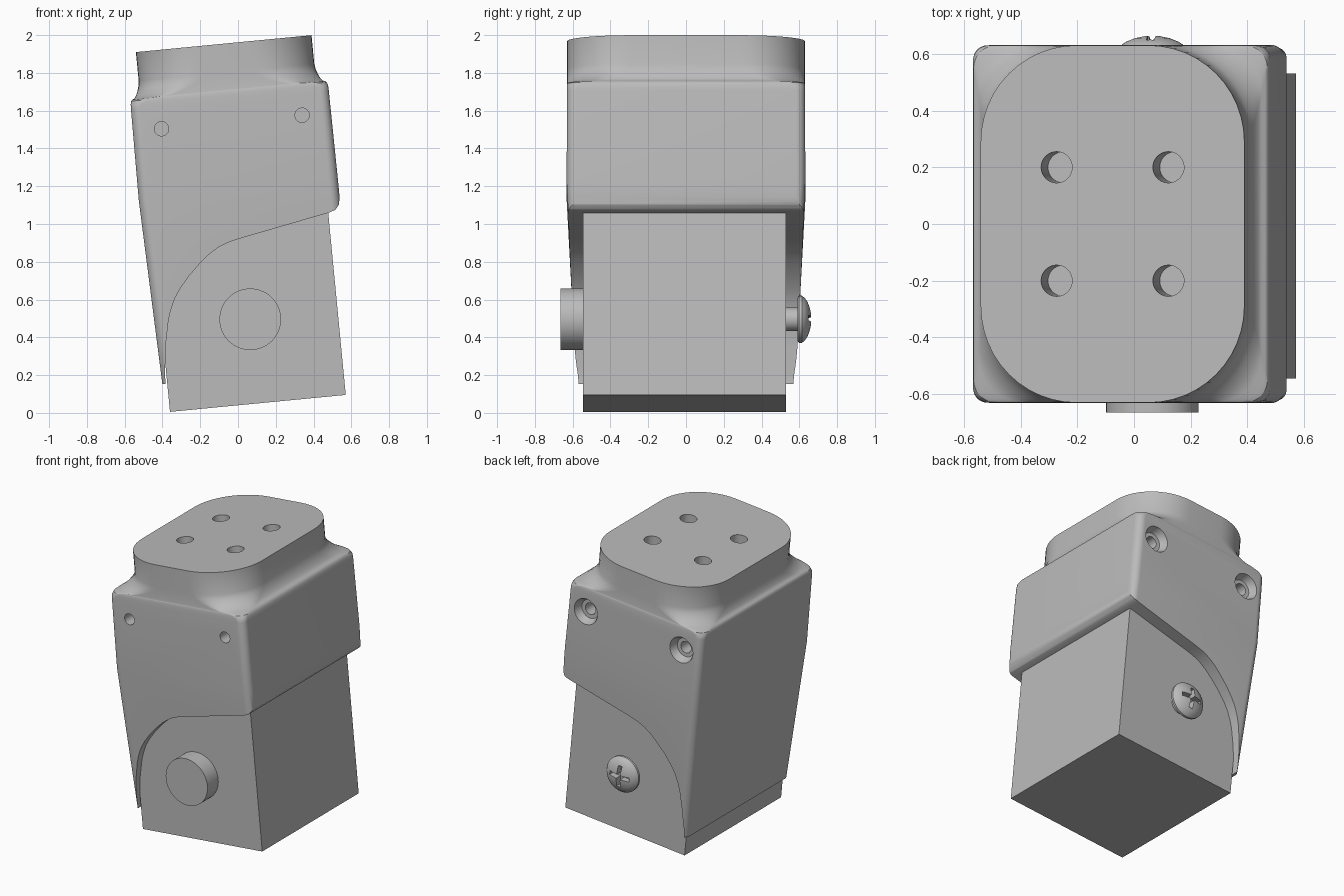
import bpy, bmesh, math
from mathutils import Matrix, Vector

cube = bpy.data.objects.get("Cube")
if cube:
    bpy.data.objects.remove(cube, do_unlink=True)

TILT = Matrix.Rotation(math.radians(-5.5), 4, 'Y')
MID = 0.112                      # centre line of the housing
grey = bpy.data.materials.new("plain_grey")
grey.use_nodes = True
grey.diffuse_color = (0.5, 0.5, 0.5, 1)
grey.node_tree.nodes["Principled BSDF"].inputs["Base Color"].default_value = (0.5, 0.5, 0.5, 1)


def finish(name, bm):
    bmesh.ops.recalc_face_normals(bm, faces=bm.faces)
    mesh = bpy.data.meshes.new(name)
    bm.to_mesh(mesh)
    bm.free()
    obj = bpy.data.objects.new(name, mesh)
    bpy.context.collection.objects.link(obj)
    mesh.materials.append(grey)
    return obj


def loft(name, rings):
    """Skin a stack of closed rings and cap both ends."""
    bm = bmesh.new()
    rows = [[bm.verts.new(p) for p in ring] for ring in rings]
    n = len(rows[0])
    for a, b in zip(rows, rows[1:]):
        for i in range(n):
            j = (i + 1) % n
            bm.faces.new((a[i], a[j], b[j], b[i]))
    bm.faces.new(rows[0])
    bm.faces.new(rows[-1])
    return finish(name, bm)


def rounded_ring(x0, x1, y, r, z, steps=12):
    ring = []
    for k, (cx, cy) in enumerate(((x1 - r, y - r), (x0 + r, y - r),
                                  (x0 + r, r - y), (x1 - r, r - y))):
        for s in range(steps + 1):
            a = math.pi / 2 * (k + s / steps)
            ring.append((cx + r * math.cos(a), cy + r * math.sin(a), z))
    return ring


def turned(name, origin, axis, profile, n=40):
    """Stack circles of (distance along axis, radius)."""
    q = Vector(axis).to_track_quat('Z', 'Y')
    return loft(name, [[Vector(origin) + q @ Vector((r * math.cos(i * math.tau / n),
                        r * math.sin(i * math.tau / n), d)) for i in range(n)]
                       for d, r in profile])


def box(name, lo, hi):
    return loft(name, [[(lo[0], lo[1], z), (hi[0], lo[1], z),
                        (hi[0], hi[1], z), (lo[0], hi[1], z)] for z in (lo[2], hi[2])])


def cut(target, cutters):
    bpy.context.view_layer.objects.active = target
    for c in cutters:
        mod = target.modifiers.new("cut", 'BOOLEAN')
        mod.operation, mod.solver, mod.object = 'DIFFERENCE', 'EXACT', c
        bpy.ops.object.modifier_apply(modifier=mod.name)
        bpy.data.objects.remove(c, do_unlink=True)


# Housing: tapered skirt, square body, fillet blending into the rounded neck
rings = [rounded_ring(-0.384, 0.645, 0.58, 0.05, 0.19),
         rounded_ring(-0.415, 0.645, 0.632, 0.05, 1.17),
         rounded_ring(-0.410, 0.642, 0.630, 0.05, 1.655)]
for z, f in ((1.68, 0.98), (1.697, 0.9), (1.704, 0.78), (1.708, 0.6), (1.722, 0.4),
             (1.745, 0.22), (1.77, 0.08), (1.80, 0), (1.953, 0)):
    rings.append(rounded_ring(-0.355 - 0.055 * f, 0.579 + 0.063 * f, 0.63 - 0.001 * f,
                              0.34 - 0.29 * f, z))
housing = loft("housing", rings)

# Sweeping lower edge of the side walls
edge = [(0.9, 1.09), (0.646, 1.09), (0.637, 1.045), (0.615, 1.02), (0.58, 1.009),
        (0.088, 0.916), (0.03, 0.902), (-0.02, 0.882), (-0.075, 0.848), (-0.13, 0.802),
        (-0.19, 0.745), (-0.24, 0.686), (-0.275, 0.635), (-0.302, 0.575), (-0.32, 0.52),
        (-0.345, 0.40), (-0.366, 0.236), (-0.366, 0), (0.9, 0)]
cutters = [loft("edge_cutter", [[(x, y, z) for x, z in edge] for y in (-1, 1)])]

# Mounting holes in the top, and pin holes with countersinks at the back
for sx in (-1, 1):
    for sy in (-1, 1):
        cutters.append(turned("top_hole", (MID + sx * 0.198, sy * 0.2, 1.7), (0, 0, 1),
                              [(0, 0.055), (0.4, 0.055)]))
    pin = MID + 0.003 + sx * 0.374
    cutters.append(turned("front_pin_hole", (pin, -0.7, 1.536), (0, 1, 0),
                          [(0, 0.038), (0.27, 0.038)]))
    cutters.append(turned("back_pin_hole", (pin, 0.7, 1.536), (0, -1, 0),
                          [(0, 0.09), (0.07, 0.09), (0.12, 0.066), (0.121, 0.04), (0.3, 0.04)]))
cut(housing, cutters)

# Inner block and the round boss on its front
block = box("inner_block", (-0.358, -0.545, 0.04), (0.577, 0.53, 1.2))
boss = turned("front_boss", (MID, -0.5, 0.487), (0, -1, 0), [(0, 0.163), (0.165, 0.163)], 64)

# Back screw with a domed head and a cross slot
screw = turned("back_screw", (MID, 0.5, 0.487), (0, 1, 0),
               [(0, 0.062), (0.09, 0.062), (0.091, 0.115), (0.098, 0.125), (0.113, 0.125),
                (0.128, 0.114), (0.143, 0.092), (0.155, 0.062), (0.162, 0.03), (0.164, 0.005)])
slots = []
for w, h in ((0.075, 0.014), (0.014, 0.075)):
    slots.append(box("slot", (MID - w, 0.615, 0.487 - h), (MID + w, 0.8, 0.487 + h)))
cut(screw, slots)

# Shade the curved parts, then lean the whole assembly
for obj in (housing, block, boss, screw):
    obj.data.transform(TILT)
    bpy.ops.object.select_all(action='DESELECT')
    obj.select_set(True)
    bpy.context.view_layer.objects.active = obj
    bpy.ops.object.shade_smooth_by_angle(angle=math.radians(32))
